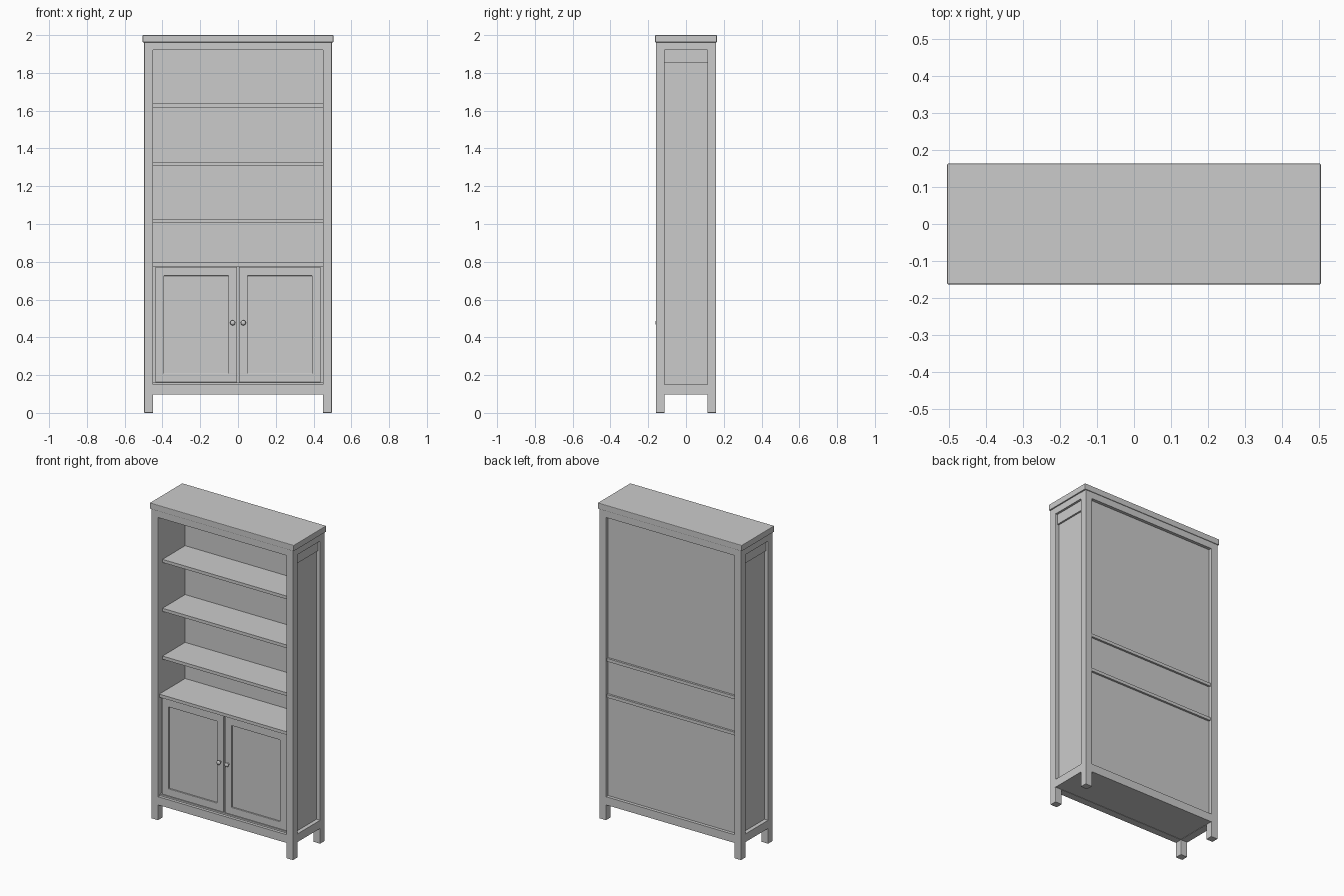
import bpy, bmesh, math
from mathutils import Matrix, Vector

if "Cube" in bpy.data.objects:
    bpy.data.objects.remove(bpy.data.objects["Cube"])


def box(name, x, y, z, bevel=0.0):
    """Box from (min, max) pairs, with an optional small rounded edge."""
    bm = bmesh.new()
    bmesh.ops.create_cube(bm, size=1)
    for v in bm.verts:
        v.co = Vector([r[0] if c < 0 else r[1] for c, r in zip(v.co, (x, y, z))])
    me = bpy.data.meshes.new(name)
    bm.to_mesh(me)
    bm.free()
    ob = bpy.data.objects.new(name, me)
    bpy.context.collection.objects.link(ob)
    if bevel:
        m = ob.modifiers.new("edge", 'BEVEL')
        m.width, m.segments = bevel, 2
    return ob


def lathe(name, profile, loc, steps=24):
    """Spin (radius, height) points about an axis pointing to the front."""
    bm = bmesh.new()
    vs = [bm.verts.new((r, 0, h)) for r, h in profile]
    es = [bm.edges.new(p) for p in zip(vs, vs[1:])]
    bmesh.ops.spin(bm, geom=vs + es, cent=(0, 0, 0), axis=(0, 0, 1),
                   angle=math.tau, steps=steps)
    bmesh.ops.remove_doubles(bm, verts=bm.verts, dist=1e-5)
    bmesh.ops.recalc_face_normals(bm, faces=bm.faces)
    bmesh.ops.transform(bm, verts=bm.verts,
                        matrix=Matrix.Translation(loc) @ Matrix.Rotation(math.pi / 2, 4, 'X'))
    for f in bm.faces:
        f.smooth = True
    me = bpy.data.meshes.new(name)
    bm.to_mesh(me)
    bm.free()
    ob = bpy.data.objects.new(name, me)
    bpy.context.collection.objects.link(ob)


def span(s, a, b):
    """Range a..b on the side given by sign s."""
    return tuple(sorted((s * a, s * b)))


X, Y = 0.497, 0.159      # outer half sizes of the body
XI, YI = 0.449, 0.113    # inner edges of the posts
B = 0.003

# Top board
box("top_board", (-0.505, 0.505), (-0.163, 0.163), (1.962, 2.0), B)

# Corner posts
for sx in (-1, 1):
    for sy in (-1, 1):
        box("corner_post", span(sx, XI, X), span(sy, YI, Y), (0, 1.963), B)

# Front, back and side rails
for z, part in (((0.098, 0.15), "lower"), ((1.92, 1.963), "upper")):
    for s, side in ((-1, "front"), (1, "back")):
        box(f"{part}_{side}_rail", (-XI - B, XI + B), span(s, YI, Y), z)
    for s in (-1, 1):
        box(f"{part}_side_rail", span(s, XI, X), (-YI - B, YI + B), z)

# Side panels with an upper strip
for s in (-1, 1):
    box("side_panel", span(s, XI, 0.472), (-YI, YI), (0.12, 1.95))
    box("side_upper_strip", span(s, 0.465, 0.483), (-YI, YI), (1.855, 1.93))

# Back panel and bottom board
box("back_panel", (-XI, XI), (0.112, 0.139), (0.12, 1.95))
box("bottom_board", (-XI, XI), (-0.14, 0.13), (0.1, 0.16))

# Shelves: front edge, back edge, underside
for name, y0, y1, z in (("loose_shelf", -0.115, 0.113, 1.618),
                        ("loose_shelf", -0.115, 0.113, 1.308),
                        ("middle_shelf", -0.115, 0.152, 1.005),
                        ("fixed_shelf", -0.147, 0.152, 0.776)):
    box(name, (-XI, XI), (y0, y1), (z, z + 0.02))

# Doors
D0, D1 = -0.138, -0.118
for s in (-1, 1):
    xa, xb, xc, xd = 0.004, 0.051, 0.391, 0.438
    za, zb, zc, zd = 0.162, 0.208, 0.726, 0.772
    box("door_stile", span(s, xa, xb), (D0, D1), (za, zd), 0.002)
    box("door_stile", span(s, xc, xd), (D0, D1), (za, zd), 0.002)
    box("door_rail", span(s, xb - B, xc + B), (D0, D1), (za, zb), 0.002)
    box("door_rail", span(s, xb - B, xc + B), (D0, D1), (zc, zd), 0.002)
    box("door_panel", span(s, xb - B, xc + B), (D0 + 0.009, D1 - 0.003),
        (zb - B, zc + B))
    # Round knob
    lathe("door_knob", [(0, -0.002), (0.008, -0.002), (0.006, 0.004), (0.006, 0.009),
                        (0.011, 0.012), (0.0135, 0.016), (0.0125, 0.02),
                        (0.008, 0.023), (0, 0.0245)], (s * 0.028, D0, 0.477))
